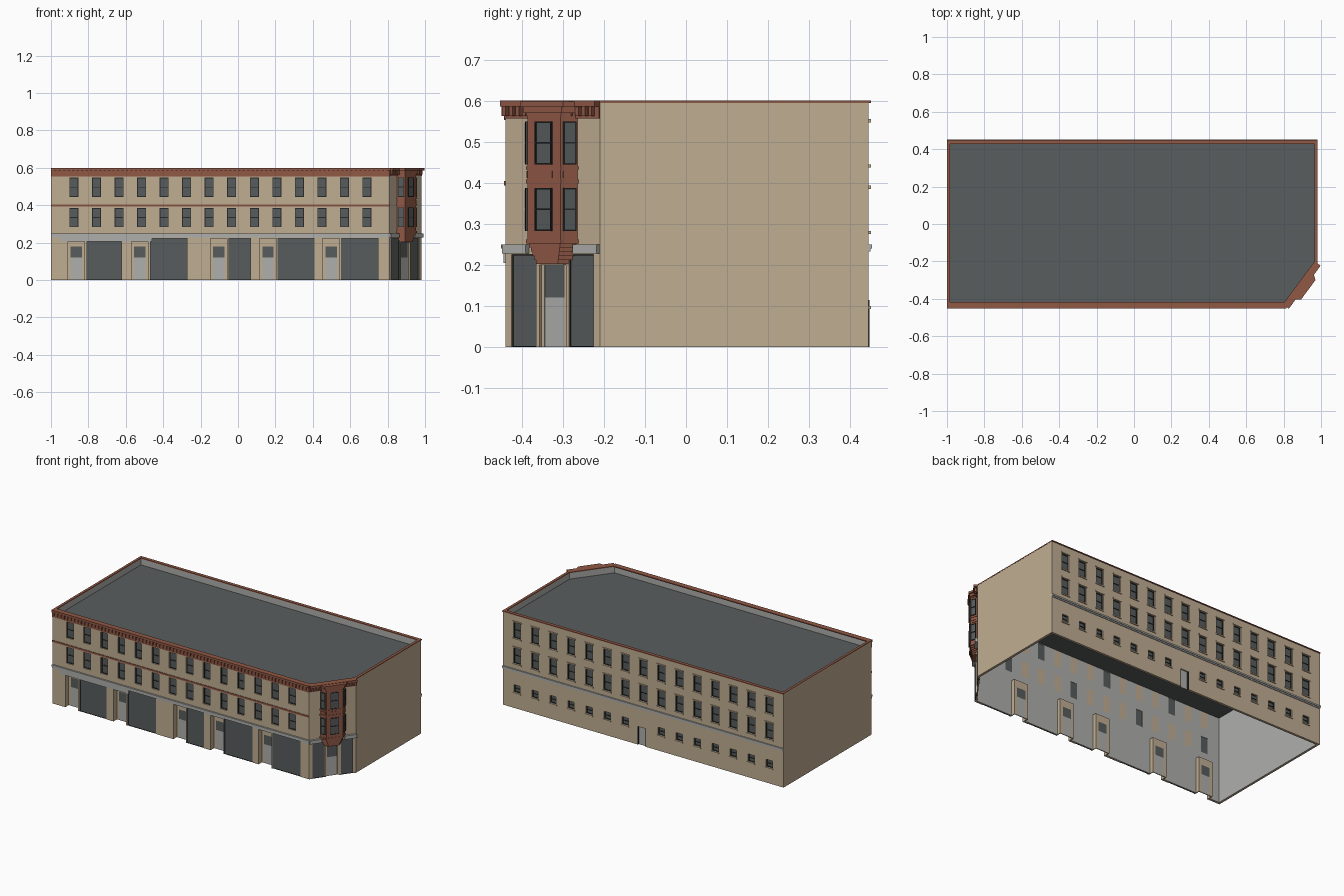
import bpy, bmesh, math
from mathutils import Matrix, Vector

old = bpy.data.objects.get("Cube")
if old:
    bpy.data.objects.remove(old)


def material(name, rgb):
    m = bpy.data.materials.new(name)
    m.use_nodes = True
    m.diffuse_color = (*rgb, 1)
    m.node_tree.nodes["Principled BSDF"].inputs["Base Color"].default_value = (*rgb, 1)
    return m


TAN = material("tan stucco", (0.53, 0.42, 0.29))
RED = material("red brick", (0.28, 0.098, 0.06))
GREY = material("light grey trim", (0.43, 0.43, 0.42))
GLASS = material("dark glass", (0.098, 0.107, 0.109))
ROOF = material("roof grey", (0.1, 0.11, 0.113))
BLACK = material("black frame", (0.02, 0.022, 0.022))

# Footprint edges in order: front, corner cut, right, back, left
PLAN = [Vector(p) for p in ((-1, -.44), (.81, -.44), (.98, -.21), (.98, .445), (-1, .445))]
FRONT = Matrix.Translation((0, -.44, 0))
BACK = Matrix.Translation((0, .445, 0)) @ Matrix.Rotation(math.pi, 4, 'Z')
CORNER = Matrix.Translation((.895, -.325, 0)) @ Matrix.Rotation(math.atan2(.23, .17), 4, 'Z')
HALF = .143


def finish(name, bm, mats):
    bmesh.ops.recalc_face_normals(bm, faces=bm.faces)
    me = bpy.data.meshes.new(name)
    bm.to_mesh(me)
    bm.free()
    for m in mats:
        me.materials.append(m)
    ob = bpy.data.objects.new(name, me)
    bpy.context.collection.objects.link(ob)
    return ob


def boxes(name, mat, frame, items):
    """Boxes given as (u0, u1, depth0, depth1, z0, z1); depth is inward from the wall."""
    bm = bmesh.new()
    for u0, u1, d0, d1, z0, z1 in items:
        m = Matrix.Translation(((u0 + u1) / 2, (d0 + d1) / 2, (z0 + z1) / 2))
        m = frame @ m @ Matrix.Diagonal((u1 - u0, d1 - d0, z1 - z0, 1))
        bmesh.ops.create_cube(bm, size=1, matrix=m)
    return finish(name, bm, [mat])


def prisms(name, mat, frame, items):
    """Stacked prisms given as (outline, z0, z1)."""
    bm = bmesh.new()
    for poly, z0, z1 in items:
        lo, hi = [[bm.verts.new(frame @ Vector((p[0], p[1], z))) for p in poly] for z in (z0, z1)]
        bm.faces.new(lo)
        bm.faces.new(hi)
        for i in range(len(poly)):
            j = (i + 1) % len(poly)
            bm.faces.new((lo[i], lo[j], hi[j], hi[i]))
    return finish(name, bm, [mat])


def offset(dists):
    """Footprint with each edge moved outward by its distance."""
    lines = []
    for i, d in enumerate(dists):
        a, b = PLAN[i], PLAN[(i + 1) % 5]
        t = (b - a).normalized()
        n = Vector((t.y, -t.x))
        lines.append((a + n * d, t))
    out = []
    for i in range(5):
        (p, r), (q, s) = lines[i - 1], lines[i]
        k = (q - p).cross(s) / r.cross(s)
        out.append(p + r * k)
    return out


def ring(name, mats, outer, inner, z0, z1):
    bm = bmesh.new()
    o0, o1, i0, i1 = [[bm.verts.new((p.x, p.y, z)) for p in offset(d)]
                      for d, z in ((outer, z0), (outer, z1), (inner, z0), (inner, z1))]
    for i in range(5):
        j = (i + 1) % 5
        for a, b, side in ((o0, o1, 0), (o1, i1, 0), (i1, i0, 1), (i0, o0, 0)):
            f = bm.faces.new((a[i], a[j], b[j], b[i]))
            f.material_index = side if len(mats) > 1 else 0
    return finish(name, bm, mats)


# Layout of openings: (u0, u1, z0, z1)
ROWS = ((.283, .385), (.445, .547))


def row(first, step, count, w, z0, z1):
    return [(first + i * step - w / 2, first + i * step + w / 2, z0, z1) for i in range(count)]


front_windows = [w for z in ROWS for w in row(-.877, .1205, 14, .048, *z)]
back_windows = [w for z in ROWS for w in row(-.88, .127, 15, .052, *z)]
vents = [w for i, w in enumerate(row(-.88, .127, 15, .045, .1, .148)) if i != 7]
shops = [(a, b, 0, .225) for a, b in ((-.81, -.62), (-.47, -.27), (-.05, .07), (.21, .41), (.55, .75))]
doors = (-.865, -.525, -.103, .16, .498)
corner_panes = [(-.124, -.05, 0, .225), (.05, .124, 0, .225)]


def cut_list(openings, depth):
    return [(a, b, -.02, depth, z0 if z0 else -.02, z1) for a, b, z0, z1 in openings]


# Hollow walls with openings cut out
walls = ring("walls", [TAN, GREY], [0] * 5, [-.015] * 5, 0, .597)
entries = [(x - .045, x + .045, 0, .222) for x in doors]
cutters = [
    boxes("front_cutter", TAN, FRONT, cut_list(front_windows + entries, .03) + cut_list(shops, .01)),
    boxes("back_cutter", TAN, BACK, cut_list(back_windows + vents + [(-.03, .03, 0, .115)], .03)),
    boxes("corner_cutter", TAN, CORNER, cut_list(corner_panes, .01) + cut_list([(-.04, .04, 0, .2)], .03)),
]
for c in cutters:
    c.hide_render = True
    mod = walls.modifiers.new("openings", 'BOOLEAN')
    mod.operation, mod.solver, mod.object = 'DIFFERENCE', 'EXACT', c
bpy.context.view_layer.update()
cut_mesh = bpy.data.meshes.new_from_object(walls.evaluated_get(bpy.context.evaluated_depsgraph_get()))
walls.modifiers.clear()
walls.data = cut_mesh
for c in cutters:
    bpy.data.objects.remove(c)


# Window glass and sash bars
def glaze(name, frame, openings, d, bar=.004, sash=True):
    boxes(name + "_glass", GLASS, frame, [(a, b, d, d + .003, z0, z1) for a, b, z0, z1 in openings])
    bars = []
    for a, b, z0, z1 in openings:
        bars += [(a, a + bar, d - .003, d, z0, z1), (b - bar, b, d - .003, d, z0, z1),
                 (a + bar, b - bar, d - .003, d, z1 - bar, z1), (a + bar, b - bar, d - .003, d, z0, z0 + bar)]
        if sash:
            m = (z0 + z1) / 2
            bars.append((a + bar, b - bar, d - .003, d, m - .002, m + .002))
    boxes(name + "_sashes", BLACK, frame, bars)


glaze("front_window", FRONT, front_windows, .01)
glaze("back_window", BACK, back_windows, .01)
glaze("vent_window", BACK, vents, .01)
glaze("shop_window", FRONT, shops, .006, .002, False)
glaze("corner_shop_window", CORNER, corner_panes, .006, .002, False)
boxes("window_blinds", TAN, FRONT, [(a, b, .0135, .015, z0, z1)
                                    for i, (a, b, z0, z1) in enumerate(front_windows) if i % 4])
boxes("back_lintels_and_sills", TAN, BACK,
      [(a - .005, b + .005, -.005, .002, z, z + .008) for a, b, z0, z1 in back_windows for z in (z0 - .008, z1)]
      + [(a - .005, b + .005, -.005, .002, z0 - .008, z0) for a, b, z0, z1 in vents])

# Recessed shop entrances
D = .035
boxes("entry_doors", GREY, FRONT, [(x - .03, x + .03, D, D + .005, 0, .12) for x in doors])
boxes("entry_transoms", GLASS, FRONT, [(x - .03, x + .03, D, D + .005, .12, .18) for x in doors])
boxes("entry_alcoves", TAN, FRONT, [b for x in doors for b in (
    (x - .045, x - .03, D, D + .005, 0, .222), (x + .03, x + .045, D, D + .005, 0, .222),
    (x - .03, x + .03, D, D + .005, .18, .222), (x - .05, x - .045, .012, D + .005, 0, .227),
    (x + .045, x + .05, .012, D + .005, 0, .227), (x - .045, x + .045, .012, D + .005, .222, .227))])
boxes("corner_door", GREY, CORNER, [(-.031, .031, .01, .014, 0, .12)])
boxes("corner_transom", GLASS, CORNER, [(-.031, .031, .01, .014, .12, .2)])
boxes("corner_door_jambs", TAN, CORNER, [(s * .0355 - .0045, s * .0355 + .0045, .008, .014, 0, .2) for s in (-1, 1)])
boxes("back_door", GREY, BACK, [(-.03, .03, .008, .013, 0, .115)])
boxes("back_door_frame", BLACK, BACK, [(s - .002, s + .002, -.002, .008, 0, .115) for s in (-.028, .028)])

# Belts and shop sign band
boxes("front_grey_belt", GREY, FRONT, [(-1, .812, -.006, .004, .228, .24), (-1, .815, -.01, .004, .24, .25),
                                       (-.95, -.46, -.004, .004, .205, .228)])
boxes("back_grey_belt", GREY, BACK, [(-.98, 1, -.004, .004, .232, .24), (-.98, 1, -.008, .004, .24, .25)])
boxes("corner_grey_belt", GREY, CORNER, [(s * .107 - .036, s * .107 + .036, -.014, .004, .228, .25) for s in (-1, 1)])
boxes("front_brick_belt", RED, FRONT, [(-1, .81, -.003, .004, .393, .404)])

# Cornice with dentils
boxes("front_cornice", RED, FRONT, [(-1, .81, -.003, .004, .553, .585), (-1, .815, -.012, .004, .586, .6)]
      + [(-.995 + i * .024, -.983 + i * .024, -.009, 0, .563, .586) for i in range(75)])
boxes("corner_cornice", RED, CORNER, [(-HALF, HALF, -.004, .004, .556, .586), (-HALF, HALF, -.022, .004, .586, .6)]
      + [(-.14 + i * .02, -.13 + i * .02, -.016, 0, .563, .586) for i in range(14)])
ring("parapet_cap", [RED], [.005, .005, .001, .005, 0], [-.022, -.018, -.016, -.016, -.016], .594, .6)
prisms("roof", ROOF, Matrix(), [(offset([-.012] * 5), .55, .555)])


# Corner oriel
def bay(k):
    return [(-.078 * k, .004), (-.05 * k, -.035 * k), (.05 * k, -.035 * k), (.078 * k, .004)]


stack = [(bay(.66 + .07 * i), .202 + .01 * i, .212 + .01 * i) for i in range(5)]
stack += [(bay(1), .252, .575), (bay(1.05), .252, .262), (bay(1.05), .398, .408),
          (bay(1.05), .432, .44), (bay(1.05), .562, .57), (bay(1.15), .57, .585), (bay(1.3), .585, .598)]
prisms("oriel", RED, CORNER, stack)
lean = math.atan2(.037, .028)
for side, angle, mid, w in (("left", -lean, (-.064, -.017), .032), ("middle", 0, (0, -.035), .05),
                            ("right", lean, (.064, -.017), .032)):
    face = CORNER @ Matrix.Translation((*mid, 0)) @ Matrix.Rotation(angle, 4, 'Z')
    glaze("oriel_" + side + "_window", face, [(-w / 2, w / 2, z0, z1 + .002) for z0, z1 in ROWS], -.002, .003)
    boxes("oriel_" + side + "_panel", RED, face, [(-w / 2, w / 2, -.002, .002, .412, .428)])
